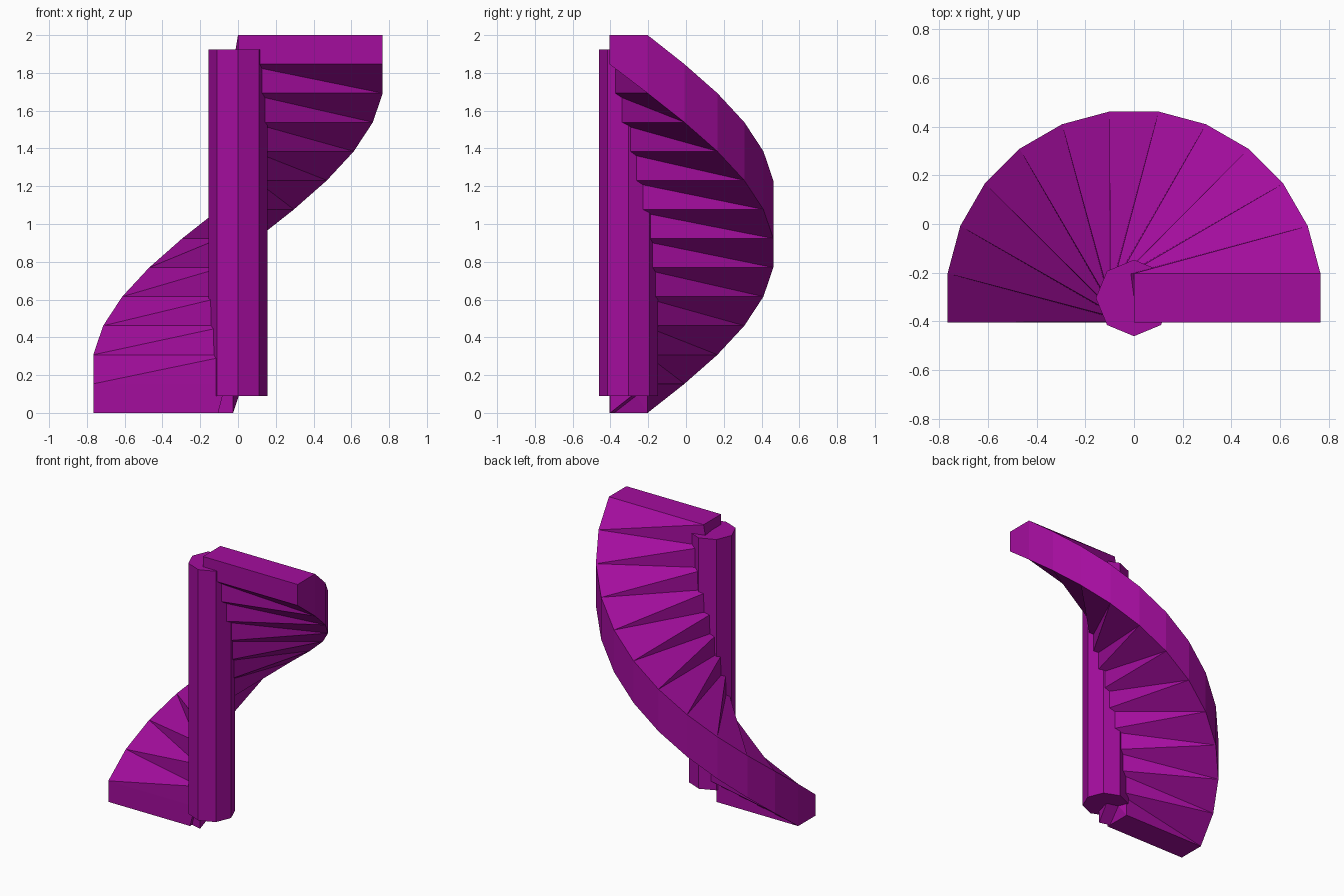
import bpy, bmesh
from math import radians
from mathutils import Matrix, Vector

cube = bpy.data.objects.get("Cube")
if cube:
    bpy.data.objects.remove(cube)

# Main dimensions
STEPS = 13
RISE = 2 / STEPS
REACH = 0.766
HALF = 0.101
AXIS = Vector((0, -0.304, 0))

purple = bpy.data.materials.new("purple paint")
purple.use_nodes = True
colour = (0.37, 0.004, 0.34, 1)
purple.diffuse_color = colour
purple.node_tree.nodes["Principled BSDF"].inputs["Base Color"].default_value = colour


def edge(step, side, z, inner=0.0):
    """Inner and outer end of one long edge of a step, at height z."""
    turn = Matrix.Rotation(radians(180 - 15 * step), 4, 'Z')
    return [AXIS + turn @ Vector((r, side * HALF, 0)) + Vector((0, 0, z))
            for r in (inner, REACH)]


def add_hull(name, points):
    """Closed solid around a few corner points."""
    bm = bmesh.new()
    for p in points:
        bm.verts.new(p)
    result = bmesh.ops.convex_hull(bm, input=bm.verts)
    spare = {g for g in result["geom_interior"] + result["geom_unused"]
             if isinstance(g, bmesh.types.BMVert)}
    bmesh.ops.delete(bm, geom=list(spare), context='VERTS')
    bmesh.ops.dissolve_limit(bm, angle_limit=radians(0.5),
                             verts=bm.verts, edges=bm.edges)
    bmesh.ops.recalc_face_normals(bm, faces=bm.faces)
    mesh = bpy.data.meshes.new(name)
    bm.to_mesh(mesh)
    bm.free()
    mesh.materials.append(purple)
    obj = bpy.data.objects.new(name, mesh)
    bpy.context.collection.objects.link(obj)


# Sloped steps: the top runs on to the next step, the underside stays notched
FRONT, BACK = 1, -1
# rotation turns the local +y side towards the foot of the stair for step 0
for i in range(STEPS):
    first, last = i == 0, i == STEPS - 1
    inner = 0.105 if first else 0.0
    top_back = (i + 1 if last else i + 2) * RISE
    points = edge(i, FRONT, max(i - 1, 0) * RISE, inner)
    points += edge(i, FRONT, (i + 1) * RISE, inner)
    points += edge(i, BACK, i * RISE, inner)
    points += edge(i, BACK, top_back, inner)
    if not last:
        points += edge(i + 1, FRONT, top_back)
    add_hull(f"ramp_step_{i + 1}", points)

# Eight-sided central column
bottom, top = 0.09, 1.925
bpy.ops.mesh.primitive_cylinder_add(vertices=8, radius=0.157, depth=top - bottom,
                                    location=AXIS + Vector((0, 0, (bottom + top) / 2)))
column = bpy.context.object
column.name = "column"
column.data.materials.append(purple)
